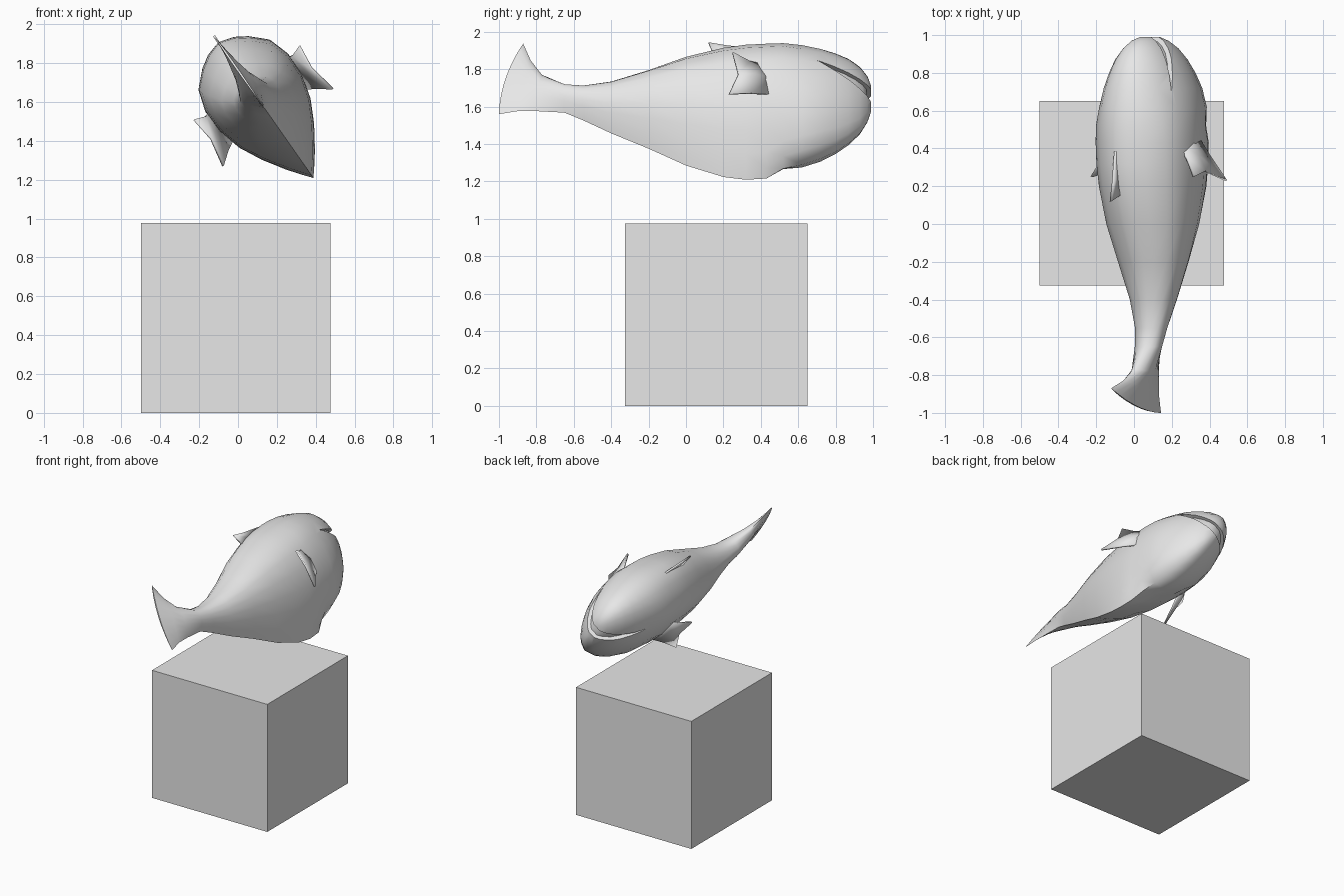
import bpy, bmesh, math
from mathutils import Vector

old = bpy.data.objects.get("Cube")
if old:
    bpy.data.objects.remove(old, do_unlink=True)

grey = bpy.data.materials.new("plain_grey")
grey.use_nodes = True
colour = (0.8, 0.8, 0.8, 1)
grey.diffuse_color = colour
grey.node_tree.nodes["Principled BSDF"].inputs["Base Color"].default_value = colour

# The fish is rolled about its length: u is its own up, s its own side
ROLL = math.radians(35)
SI, CO = math.sin(ROLL), math.cos(ROLL)


def place(y, u, s=0.0):
    return Vector((0.12 - SI * u + CO * s, y, 1.592 + CO * u + SI * s))


def make(name, bm, smooth=None):
    bmesh.ops.recalc_face_normals(bm, faces=bm.faces)
    mesh = bpy.data.meshes.new(name)
    bm.to_mesh(mesh)
    bm.free()
    obj = bpy.data.objects.new(name, mesh)
    bpy.context.collection.objects.link(obj)
    mesh.materials.append(grey)
    if smooth:
        bpy.ops.object.select_all(action='DESELECT')
        obj.select_set(True)
        bpy.context.view_layer.objects.active = obj
        bpy.ops.object.shade_smooth_by_angle(angle=math.radians(smooth))
    return obj


# Egg-shaped half section: share of the way down, share of half width
EGG = [(0, 0), (0.03, 0.3), (0.08, 0.56), (0.17, 0.87), (0.3, 1), (0.45, 0.98),
       (0.6, 0.84), (0.74, 0.6), (0.87, 0.32), (0.95, 0.13), (1, 0)]


def ring(yt, ut, yb, ub, w, bulge):
    blend = min(max((yt - 0.4) / 0.25, 0), 1)
    half = []
    for t, f in EGG:
        f += blend * 0.7 * (2 * math.sqrt(t * (1 - t)) - f)
        y = yt + (yb - yt) * t + bulge * 4 * t * (1 - t)
        half.append((y, ut + (ub - ut) * t, w * f))
    return half + [(y, u, -s) for y, u, s in half[-2:0:-1]]


def loft(name, sections):
    bm = bmesh.new()
    rings = [[bm.verts.new(place(*p)) for p in ring(*sec)] for sec in sections]
    n = len(rings[0])
    for a, b in zip(rings, rings[1:]):
        for i in range(n):
            j = (i + 1) % n
            bm.faces.new((a[i], a[j], b[j], b[i]))
    bm.faces.new(rings[0])
    bm.faces.new(rings[-1])
    return make(name, bm, 50)


# Body and tail fin: top y, top u, bottom y, bottom u, half width, bulge
tail = [(-0.87, 0.42, -1.0, -0.04, 0.005, -0.03),
        (-0.83, 0.31, -0.9, -0.02, 0.025, 0),
        (-0.77, 0.215, -0.8, -0.02, 0.045, 0)]
trunk = [(-0.65, 0.14, -0.03, 0.073), (-0.55, 0.13, -0.08, 0.085),
         (-0.4, 0.15, -0.165, 0.122), (-0.2, 0.215, -0.265, 0.18),
         (0, 0.3, -0.375, 0.225), (0.2, 0.36, -0.45, 0.25),
         (0.32, 0.38, -0.468, 0.258), (0.43, 0.385, -0.46, 0.262),
         (0.52, 0.385, -0.395, 0.26), (0.62, 0.375, -0.37, 0.247),
         (0.72, 0.355, -0.33, 0.222), (0.8, 0.33, -0.285, 0.19),
         (0.87, 0.3, -0.23, 0.155), (0.93, 0.255, -0.165, 0.112),
         (0.97, 0.2, -0.09, 0.07), (0.99, 0.14, -0.02, 0.035)]


def straight(y, top, bottom, w):
    return (y, top, y, bottom, w, 0)


body = loft("fish_body", tail + [straight(*s) for s in trunk])

# Mouth: a wedge cut at the snout, backed by a slightly smaller lining
bm = bmesh.new()
wedge = [(0.7, 0.165), (1.05, 0.085), (1.05, -0.01)]
sides = [[bm.verts.new(place(y, u, s)) for y, u in wedge] for s in (-0.35, 0.35)]
bm.faces.new(sides[0])
bm.faces.new(sides[1])
for i in range(3):
    j = (i + 1) % 3
    bm.faces.new((sides[0][i], sides[0][j], sides[1][j], sides[1][i]))
cutter = make("mouth_cutter", bm)
cutter.hide_render = True
cutter.hide_set(True)
cutter.display_type = 'WIRE'
cut = body.modifiers.new("mouth", 'BOOLEAN')
cut.operation = 'DIFFERENCE'
cut.solver = 'EXACT'
cut.object = cutter
bpy.context.view_layer.objects.active = body
bpy.ops.object.modifier_apply(modifier=cut.name)
bpy.data.objects.remove(cutter, do_unlink=True)

lining = [straight(y - 0.025, t * 0.92, b * 0.92, w * 0.9)
          for y, t, b, w in trunk if y > 0.6]
loft("mouth_lining", lining)


# Fins: thin sheets from a root edge to a bowed trailing edge
def fin(name, rows, side=1, thick=0.012):
    bm = bmesh.new()
    grid = [[bm.verts.new(place(y, u, s * side)) for y, u, s in row] for row in rows]
    for a, b in zip(grid, grid[1:]):
        for i in range(len(a) - 1):
            bm.faces.new((a[i], a[i + 1], b[i + 1], b[i]))
    obj = make(name, bm, 40)
    mod = obj.modifiers.new("thickness", 'SOLIDIFY')
    mod.thickness = thick
    mod.offset = 0
    return obj


pectoral = [[(0.42, 0.12, 0.23), (0.46, 0.03, 0.235), (0.45, -0.07, 0.225)],
            [(0.34, 0.11, 0.275), (0.36, 0.02, 0.285), (0.35, -0.1, 0.28)],
            [(0.25, 0.13, 0.33), (0.28, 0.0, 0.315), (0.23, -0.15, 0.345)]]
for name, side in (("left_pectoral_fin", 1), ("right_pectoral_fin", -1)):
    fin(name, pectoral, side)

fin("dorsal_fin", [[(0.4, 0.37, 0), (0.25, 0.35, 0), (0.16, 0.32, 0)],
                   [(0.38, 0.385, 0), (0.22, 0.405, 0), (0.12, 0.425, 0)]])

# Block under the fish
bm = bmesh.new()
bmesh.ops.create_cube(bm, size=0.976)
bmesh.ops.translate(bm, verts=bm.verts, vec=(-0.012, 0.162, 0.488))
make("base_block", bm)
